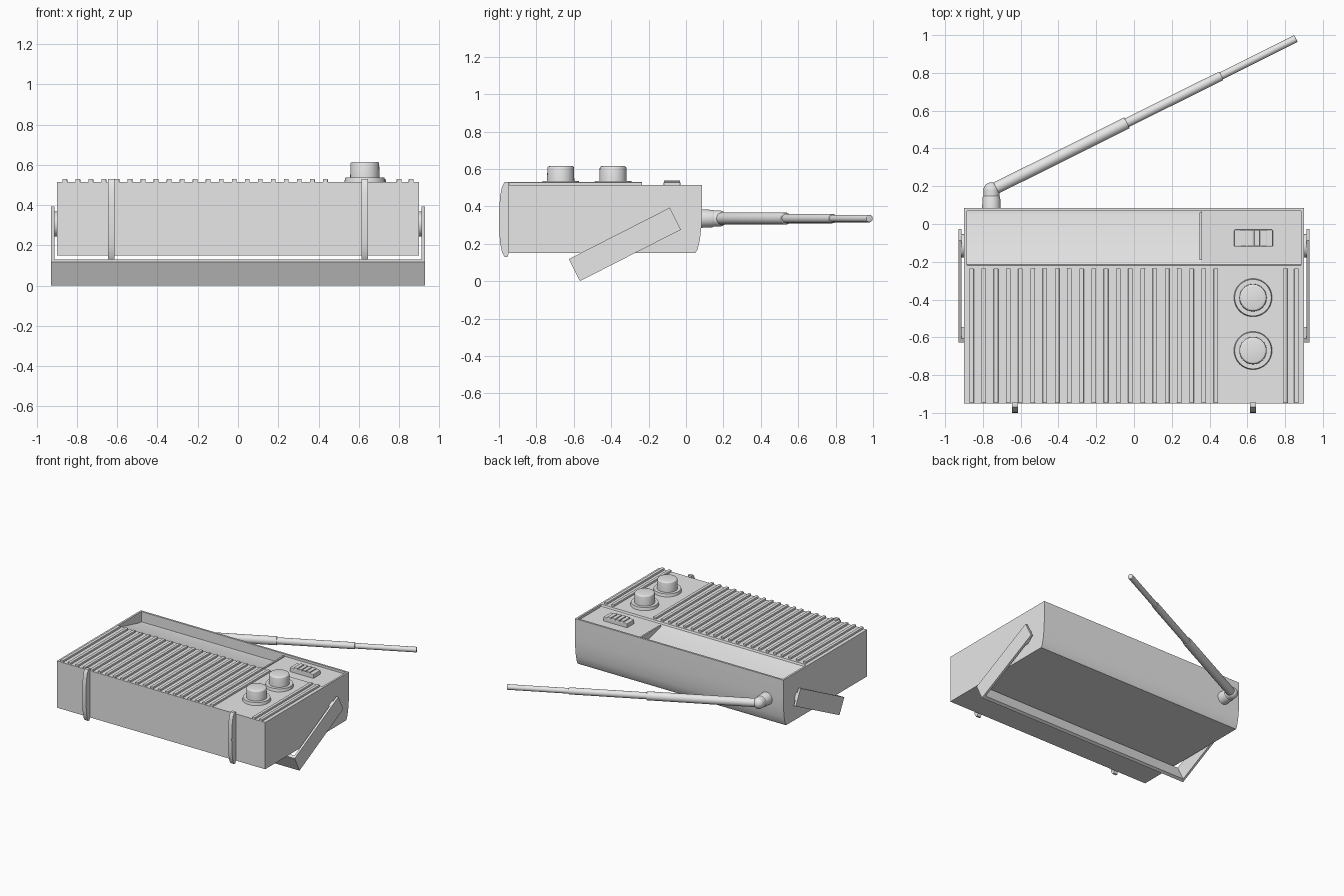
import bpy, bmesh, math
from mathutils import Vector, Matrix

if "Cube" in bpy.data.objects:
    bpy.data.objects.remove(bpy.data.objects["Cube"])

grey = bpy.data.materials.new("plain grey")
grey.diffuse_color = (0.8, 0.8, 0.8, 1)
grey.use_nodes = True
grey.node_tree.nodes["Principled BSDF"].inputs["Base Color"].default_value = grey.diffuse_color


def finish(name, bm, smooth=False, bevel=0):
    bmesh.ops.recalc_face_normals(bm, faces=bm.faces)
    me = bpy.data.meshes.new(name)
    bm.to_mesh(me)
    bm.free()
    ob = bpy.data.objects.new(name, me)
    bpy.context.collection.objects.link(ob)
    me.materials.append(grey)
    if bevel:
        m = ob.modifiers.new("bevel", 'BEVEL')
        m.width, m.segments = bevel, 2
    if smooth:
        bpy.ops.object.select_all(action='DESELECT')
        ob.select_set(True)
        bpy.context.view_layer.objects.active = ob
        bpy.ops.object.shade_smooth_by_angle(angle=math.radians(35))
    return ob


def box(name, lo, hi, bevel=0, rot=None):
    lo, hi = Vector(lo), Vector(hi)
    bm = bmesh.new()
    bmesh.ops.create_cube(bm, size=1)
    m = Matrix.Diagonal((*(hi - lo), 1))
    bm.transform(Matrix.Translation((lo + hi) / 2) @ (rot or Matrix()) @ m)
    return finish(name, bm, bevel=bevel)


def prism(name, pts, x0, x1, smooth=True):
    """Extrude a (y, z) profile along x."""
    bm = bmesh.new()
    a = [bm.verts.new((x0, y, z)) for y, z in pts]
    b = [bm.verts.new((x1, y, z)) for y, z in pts]
    bm.faces.new(a)
    bm.faces.new(b[::-1])
    for i in range(len(pts)):
        j = (i + 1) % len(pts)
        bm.faces.new((a[i], b[i], b[j], a[j]))
    return finish(name, bm, smooth)


def rod(name, p, q, r, r2=None, bevel=0, seg=32):
    p, q = Vector(p), Vector(q)
    bm = bmesh.new()
    bmesh.ops.create_cone(bm, cap_ends=True, segments=seg, radius1=r,
                          radius2=r if r2 is None else r2, depth=(q - p).length)
    if bevel:
        rim = [e for e in bm.edges if all(v.co.z > 0 for v in e.verts)]
        bmesh.ops.bevel(bm, geom=rim, offset=bevel, segments=3, affect='EDGES', profile=0.5)
    rot = (q - p).to_track_quat('Z', 'Y').to_matrix().to_4x4()
    bm.transform(Matrix.Translation((p + q) / 2) @ rot)
    return finish(name, bm, True)


# Case: core with a sloping dial recess, closed by two full-height end walls
back = [(0.085, 0.515), (0.085, 0.36), (0.082, 0.29), (0.074, 0.22), (0.062, 0.17), (0.05, 0.15)]
front = [(-0.95, 0.15), (-0.95, 0.515)]
recess = [(-0.22, 0.515), (-0.215, 0.5), (0.045, 0.435), (0.07, 0.435), (0.07, 0.515)]
prism("case_core", front + recess + back, -0.885, 0.885)
for s, side in ((-1, "left"), (1, "right")):
    prism(side + "_end_wall", front + back, s * 0.885, s * 0.9)

# Dial area: raised panel, needle and slider switch
box("switch_panel", (0.355, -0.215, 0.42), (0.884, 0.069, 0.498))
box("dial_needle", (0.348, -0.19, 0.44), (0.36, 0.06, 0.506))
box("switch_base", (0.53, -0.12, 0.49), (0.735, -0.03, 0.53), 0.005)
for i in range(4):
    x = 0.564 + i * 0.036
    box("switch_ridge", (x, -0.118, 0.52), (x + 0.03, -0.032, 0.538), 0.003)

# Speaker grille ribs
for x in [-0.86 + i * 1.294 / 20 for i in range(21)] + [0.8, 0.86]:
    box("grille_rib", (x - 0.012, -0.948, 0.505), (x + 0.012, -0.235, 0.53), 0.003)

# Knobs on stepped collars
for y in (-0.39, -0.67):
    rod("knob_collar", (0.63, y, 0.51), (0.63, y, 0.537), 0.102, 0.097, seg=48)
    rod("knob", (0.63, y, 0.53), (0.63, y, 0.615), 0.073, 0.071, bevel=0.01, seg=48)

# Curved feet on the front side
foot = [(-0.945, 0.53), (-0.97, 0.53), (-0.984, 0.505), (-0.993, 0.46), (-0.998, 0.4), (-1.0, 0.33),
        (-0.998, 0.26), (-0.993, 0.2), (-0.984, 0.155), (-0.97, 0.13), (-0.955, 0.13), (-0.945, 0.16)]
for x in (-0.63, 0.63):
    prism("foot", foot, x - 0.016, x + 0.016)

# Carrying handle: two tilted arms, cross bar and pivots
tilt = math.atan2(0.275, 0.54)
rot = Matrix.Rotation(tilt, 4, 'X')
c = Vector((0, -0.327, 0.197))
half = Vector((0, 0.303, 0.066))
for s in (-1, 1):
    m = c + Vector((s * 0.9205, 0, 0))
    h = half + Vector((0.0085, 0, 0))
    box("handle_arm", m - h, m + h, rot=rot)
    rod("handle_pivot", (s * 0.895, -0.115, 0.305), (s * 0.915, -0.115, 0.305), 0.062)
m = c + rot @ Vector((0, -0.291, 0))
h = Vector((0.915, 0.012, 0.066))
box("handle_bar", m - h, m + h, rot=rot)

# Antenna: socket, elbow and three telescoping sections
z = 0.335
rod("antenna_socket", (-0.755, 0.07, z), (-0.755, 0.15, z), 0.05, 0.046, bevel=0.008)
rod("antenna_neck", (-0.755, 0.14, z), (-0.755, 0.18, z), 0.043)
bm = bmesh.new()
bmesh.ops.create_uvsphere(bm, u_segments=24, v_segments=14, radius=0.043)
bm.transform(Matrix.Translation((-0.755, 0.178, z)))
finish("antenna_elbow", bm, True)
a, b = Vector((-0.755, 0.178, z)), Vector((0.858, 0.982, z))
stops = (0, 0.445, 0.755, 1)
for i, r in enumerate((0.032, 0.025, 0.02)):
    rod("antenna_section", a.lerp(b, stops[i]), a.lerp(b, stops[i + 1]), r, bevel=0.004, seg=24)
